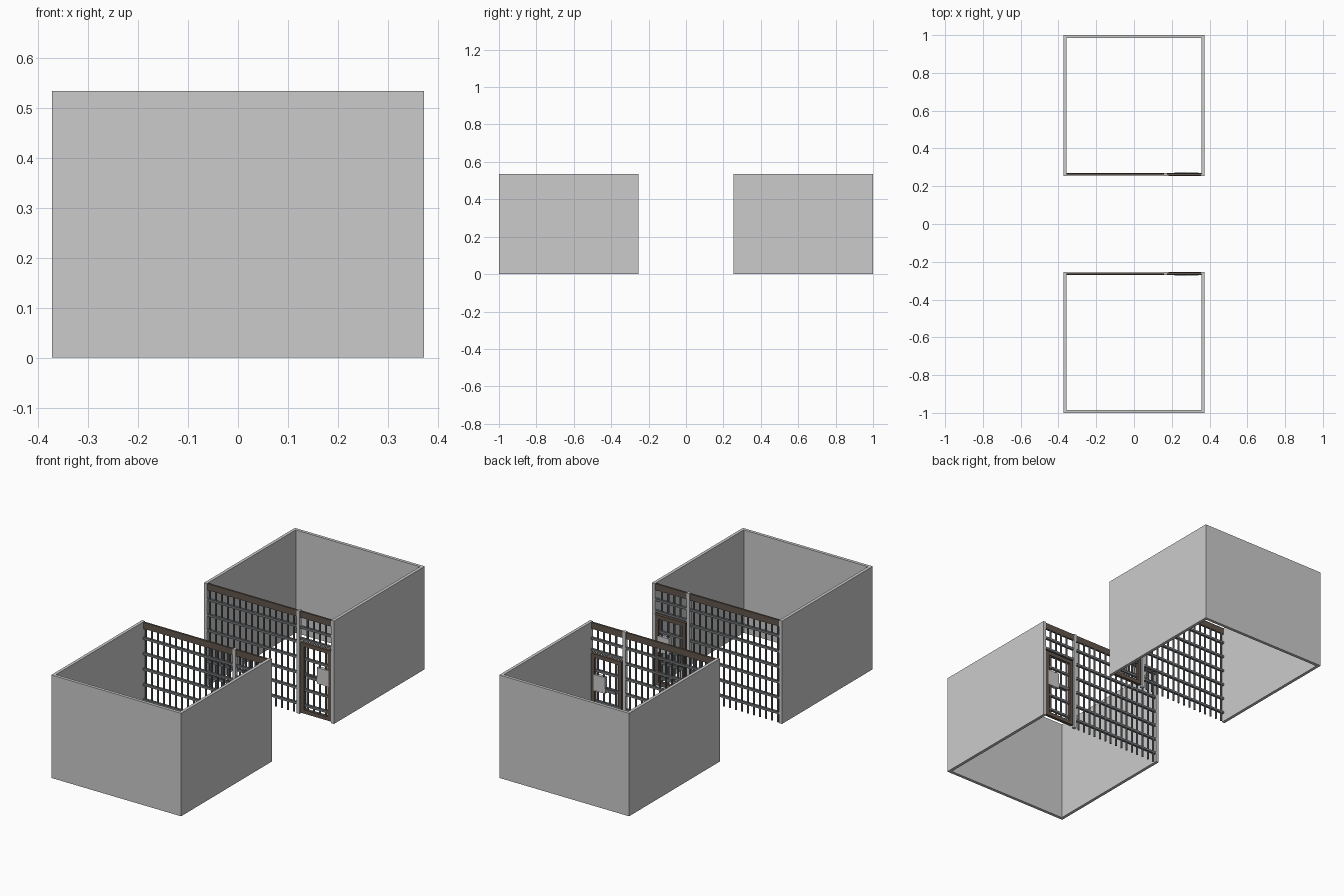
import bpy, bmesh
from mathutils import Matrix, Vector

if "Cube" in bpy.data.objects:
    bpy.data.objects.remove(bpy.data.objects["Cube"])

W, H, T = 0.373, 0.535, 0.016      # half width, height, wall thickness
Y0, Y1, YG = 0.255, 1.0, 0.263     # front, back and grille plane of a cell
DOOR_X0, DOOR_X1, DOOR_TOP = 0.182, 0.356, 0.375


def material(name, color):
    m = bpy.data.materials.new(name)
    m.diffuse_color = color
    m.use_nodes = True
    m.node_tree.nodes["Principled BSDF"].inputs["Base Color"].default_value = m.diffuse_color
    return m


brown = material("brown_metal", (0.12, 0.09, 0.07, 1))
steel = material("dark_steel", (0.16, 0.17, 0.18, 1))


def box(bm, x0, x1, y0, y1, z0, z1):
    mat = (Matrix.Translation(((x0 + x1) / 2, (y0 + y1) / 2, (z0 + z1) / 2))
           @ Matrix.Diagonal((x1 - x0, y1 - y0, z1 - z0, 1)))
    bmesh.ops.create_cube(bm, size=1, matrix=mat)


def plate(bm, x0, x1, z0, z1, depth):
    box(bm, x0, x1, YG - depth / 2, YG + depth / 2, z0, z1)


def rod(bm, x, z0, z1, r=0.005):
    bmesh.ops.create_cone(bm, cap_ends=True, segments=8, radius1=r, radius2=r,
                          depth=z1 - z0, matrix=Matrix.Translation((x, YG, (z0 + z1) / 2)))


def finish(name, bm, mat=None):
    # every part gets mirrored across y = 0 to make the facing cell
    me = bpy.data.meshes.new(name)
    bm.to_mesh(me)
    bm.free()
    if mat:
        me.materials.append(mat)
    ob = bpy.data.objects.new(name, me)
    bpy.context.collection.objects.link(ob)
    mod = ob.modifiers.new("facing_cell", 'MIRROR')
    mod.use_axis = (False, True, False)
    mod.use_mirror_merge = False
    return ob


# U-shaped wall, open above, below and at the front
bm = bmesh.new()
outline = [(-W, Y0), (-W, Y1), (W, Y1), (W, Y0), (W - T, Y0),
           (W - T, Y1 - T), (-W + T, Y1 - T), (-W + T, Y0)]
face = bm.faces.new([bm.verts.new((x, y, 0)) for x, y in outline])
ext = bmesh.ops.extrude_face_region(bm, geom=[face])
bmesh.ops.translate(bm, vec=Vector((0, 0, H)),
                    verts=[v for v in ext["geom"] if isinstance(v, bmesh.types.BMVert)])
bmesh.ops.recalc_face_normals(bm, faces=bm.faces)
finish("cell_walls", bm)

# post between grille and door
bm = bmesh.new()
plate(bm, 0.158, 0.176, 0, H, 0.016)
finish("door_post", bm)

# top beam
bm = bmesh.new()
plate(bm, -W + T, 0.158, H - 0.035, H - 0.002, 0.010)
plate(bm, 0.176, W - T, H - 0.035, H - 0.002, 0.010)
finish("top_beam", bm, brown)

# fixed grille: upright bars and flat cross bars
rows = [0.05 + 0.08 * i for i in range(6)]
bm = bmesh.new()
for i in range(15):
    rod(bm, -0.345 + i * 0.0345, 0, H - 0.03)
finish("grille_bars", bm, steel)
bm = bmesh.new()
for z in rows:
    plate(bm, -W + T, 0.158, z - 0.006, z + 0.006, 0.012)
finish("grille_cross_bars", bm, steel)

# panel of bars above the door
door_bars = [DOOR_X0 + (DOOR_X1 - DOOR_X0) * (i + 1) / 5 for i in range(4)]
bm = bmesh.new()
for x in door_bars:
    rod(bm, x, DOOR_TOP + 0.008, H - 0.03)
for z in (0.39, 0.45):
    plate(bm, 0.176, W - T, z - 0.006, z + 0.006, 0.012)
finish("over_door_bars", bm, steel)

# door frame
bm = bmesh.new()
F = 0.02
plate(bm, DOOR_X0, DOOR_X0 + F, 0.008, DOOR_TOP, 0.016)
plate(bm, DOOR_X1 - F, DOOR_X1, 0.008, DOOR_TOP, 0.016)
plate(bm, DOOR_X0 + F, DOOR_X1 - F, 0.008, 0.008 + F, 0.016)
plate(bm, DOOR_X0 + F, DOOR_X1 - F, DOOR_TOP - F, DOOR_TOP, 0.016)
finish("door_frame", bm, brown)

# door bars
bm = bmesh.new()
for x in door_bars:
    rod(bm, x, 0.02, DOOR_TOP - 0.01)
for z in rows[:4]:
    plate(bm, DOOR_X0 + F, DOOR_X1 - F, z - 0.006, z + 0.006, 0.012)
finish("door_bars", bm, steel)

# lock plate and handle
bm = bmesh.new()
plate(bm, 0.275, 0.342, 0.185, 0.268, 0.018)
finish("lock_plate", bm)
bm = bmesh.new()
plate(bm, 0.215, 0.275, 0.195, 0.211, 0.018)
finish("door_handle", bm, steel)
